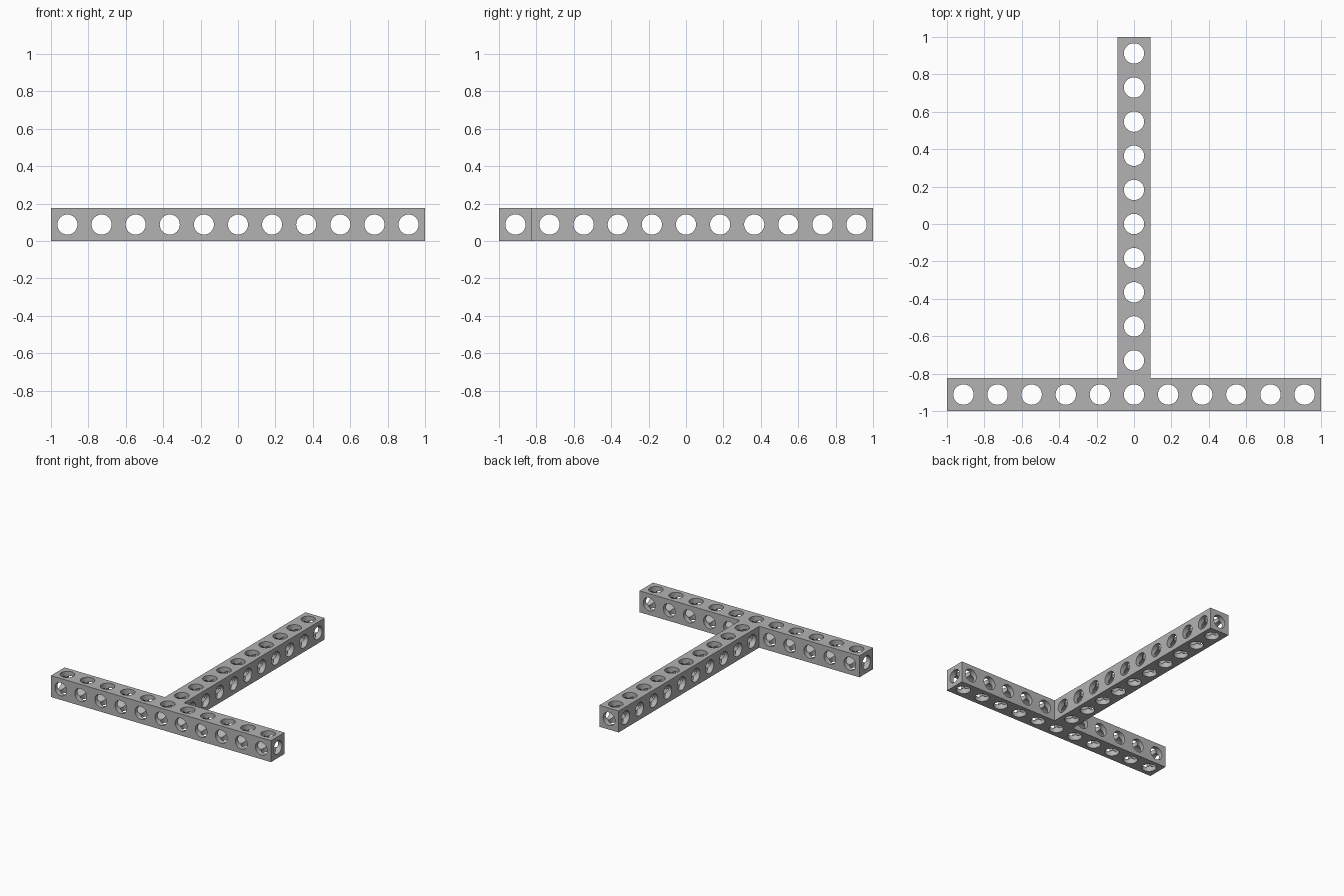
import bpy, bmesh
from math import pi
from mathutils import Matrix, Vector

if "Cube" in bpy.data.objects:
    bpy.data.objects.remove(bpy.data.objects["Cube"])

CELLS = 11
PITCH = 2 / CELLS
HALF = 0.088           # half the beam width
MID = HALF             # bore height
BAR_Y = -1 + HALF      # centre line of the cross bar
RADIUS = 0.0545
STEPS = [(i - CELLS // 2) * PITCH for i in range(CELLS)]
ROT = {"x": Matrix.Rotation(pi / 2, 4, "Y"),
       "y": Matrix.Rotation(pi / 2, 4, "X"),
       "z": Matrix.Identity(4)}

grey = bpy.data.materials.new("mid grey")
grey.use_nodes = True
colour = (0.45, 0.45, 0.45, 1)
grey.diffuse_color = colour
grey.node_tree.nodes["Principled BSDF"].inputs["Base Color"].default_value = colour


def finish(bm, name):
    mesh = bpy.data.meshes.new(name)
    bm.to_mesh(mesh)
    bm.free()
    mesh.materials.append(grey)
    obj = bpy.data.objects.new(name, mesh)
    bpy.context.collection.objects.link(obj)
    return obj


def drill(target, axis, bores):
    """Cut parallel round bores, given as (centre, length, radius)."""
    bm = bmesh.new()
    for centre, length, radius in bores:
        bmesh.ops.create_cone(bm, cap_ends=True, segments=32, radius1=radius,
                              radius2=radius, depth=length,
                              matrix=Matrix.Translation(Vector(centre)) @ ROT[axis])
    cutter = finish(bm, "bore_cutter_" + axis)
    cutter.hide_render = True
    mod = target.modifiers.new("bores_" + axis, "BOOLEAN")
    mod.operation = "DIFFERENCE"
    mod.solver = "EXACT"
    mod.object = cutter
    bpy.context.view_layer.objects.active = target
    bpy.ops.object.modifier_apply(modifier=mod.name)
    bpy.data.objects.remove(cutter)


# T-shaped solid beam
inner = -1 + 2 * HALF
outline = [(-1, -1), (1, -1), (1, inner), (HALF, inner),
           (HALF, 1), (-HALF, 1), (-HALF, inner), (-1, inner)]
bm = bmesh.new()
base = bm.faces.new([bm.verts.new((x, y, 0)) for x, y in outline])
top = bmesh.ops.extrude_face_region(bm, geom=[base])["geom"]
bmesh.ops.translate(bm, vec=(0, 0, 2 * HALF),
                    verts=[v for v in top if isinstance(v, bmesh.types.BMVert)])
bmesh.ops.recalc_face_normals(bm, faces=bm.faces[:])
beam = finish(bm, "tee_beam")

# Vertical bores along both arms
ys = [BAR_Y + (y - STEPS[0]) * (1 - HALF) / STEPS[-1] for y in STEPS]
xs = [x * (1 - HALF) / STEPS[-1] for x in STEPS]
drill(beam, "z", [((x, BAR_Y, MID), 1, RADIUS) for x in xs]
      + [((0, y, MID), 1, RADIUS) for y in ys[1:]])

# Cross bores, with one long bore down the middle of each arm
slim = RADIUS - 0.0004
drill(beam, "x", [((0, y, MID), 0.5, slim) for y in ys[1:]]
      + [((0, BAR_Y, MID), 3, slim)])
slimmer = slim - 0.0004
drill(beam, "y", [((x, BAR_Y, MID), 0.5, slimmer) for x in xs if abs(x) > 0.01]
      + [((0, 0, MID), 3, slimmer)])

# Smooth bores with crisp rims
bpy.ops.object.select_all(action="DESELECT")
beam.select_set(True)
bpy.context.view_layer.objects.active = beam
bpy.ops.object.shade_smooth_by_angle(angle=pi / 6)
